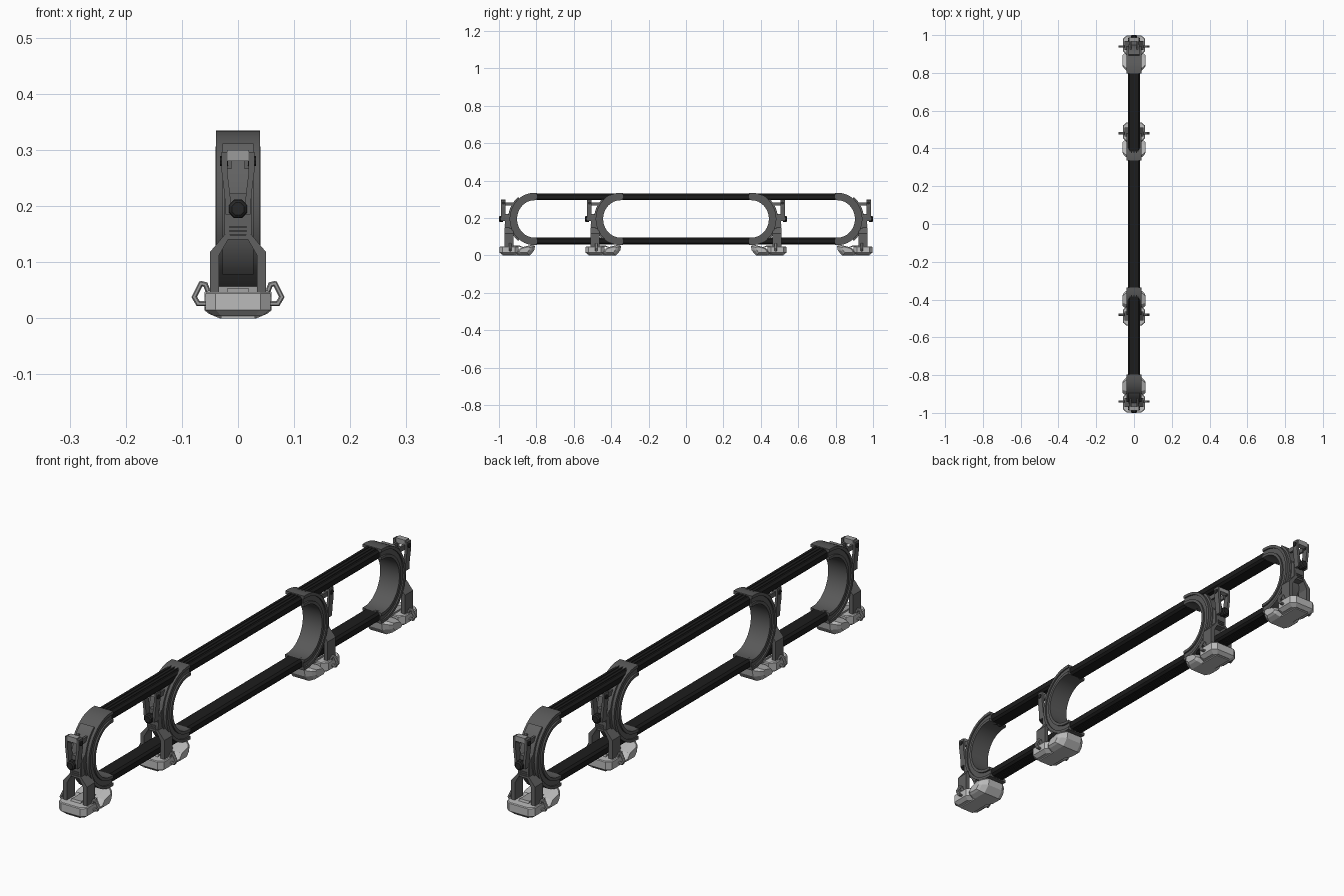
import bpy, bmesh, math
from mathutils import Vector

if "Cube" in bpy.data.objects:
    bpy.data.objects.remove(bpy.data.objects["Cube"])

def material(name, v):
    m = bpy.data.materials.new(name)
    m.diffuse_color = (v, v, v, 1)
    m.use_nodes = True
    m.node_tree.nodes["Principled BSDF"].inputs["Base Color"].default_value = m.diffuse_color
    return m

BLACK = material("black bar", 0.012)
KNOB = material("black knob", 0.02)
DARK = material("dark grey cap", 0.10)
MID = material("mid grey bracket", 0.12)
LIGHT = material("light grey foot", 0.50)
GREY = material("grey loop", 0.33)


def loft(name, rings, mat, smooth=False):
    """Skin a list of equal-length closed rings and cap both ends."""
    bm = bmesh.new()
    vs = [[bm.verts.new(p) for p in r] for r in rings]
    n = len(rings[0])
    for a, b in zip(vs, vs[1:]):
        for i in range(n):
            j = (i + 1) % n
            bm.faces.new((a[i], a[j], b[j], b[i]))
    bm.faces.new(vs[0])
    bm.faces.new(vs[-1])
    bmesh.ops.recalc_face_normals(bm, faces=bm.faces)
    me = bpy.data.meshes.new(name)
    bm.to_mesh(me)
    bm.free()
    me.materials.append(mat)
    ob = bpy.data.objects.new(name, me)
    bpy.context.collection.objects.link(ob)
    if smooth:
        bpy.ops.object.select_all(action='DESELECT')
        ob.select_set(True)
        bpy.context.view_layer.objects.active = ob
        bpy.ops.object.shade_smooth_by_angle(angle=math.radians(30))
    return ob


def clamp(tag, start, s):
    """One end assembly. d runs inward from the tip; s is the end of the rack."""
    def P(x, d, z):
        return (x * -s, s * (start - d), z)

    def side(name, prof, x0, x1, mat, smooth=False):      # (d, z) profile along x
        return loft(tag + name, [[P(x, d, z) for d, z in prof] for x in (x0, x1)], mat, smooth)

    def front(name, prof, d0, d1, mat):                   # (x, z) profile along d
        return loft(tag + name, [[P(x, d, z) for x, z in prof] for d in (d0, d1)], mat)

    def box(name, x0, x1, d0, d1, z0, z1, mat):
        return side(name, [(d0, z0), (d1, z0), (d1, z1), (d0, z1)], x0, x1, mat)

    def band(name, r0, r1, hw, mat, span=90, tail=True):  # curved C band
        n = 24
        rings = []
        for i in range(n + 1):
            a = math.radians(-span + 2 * span * i / n)
            rings.append([P(x, 0.19 - (r - 0.007) * math.cos(a), 0.195 + r * math.sin(a))
                          for x, r in ((-hw, r0), (hw, r0), (hw, r1), (-hw, r1))])
        if tail:
            for k, sg in ((0, -1), (len(rings) + 1, 1)):
                rings.insert(k, [P(x, 0.203, 0.195 + sg * r)
                                 for x, r in ((-hw, r0), (hw, r0), (hw, r1), (-hw, r1))])
        return loft(tag + name, rings, mat, True)

    # C-shaped cap with raised rims, and the saddle behind it
    band("cap_body", 0.101, 0.139, 0.034, DARK)
    band("cap_outer_rim", 0.129, 0.14, 0.039, DARK)
    band("cap_inner_rim", 0.10, 0.111, 0.04, DARK)
    band("saddle", 0.138, 0.148, 0.028, MID, 52, False)

    # bracket: two legs bending in to a stem
    for m, nm in ((-1, "left"), (1, "right")):
        front(nm + "_leg", [(m * x, z) for x, z in
              ((0.034, 0.04), (0.05, 0.04), (0.05, 0.118), (0.023, 0.15), (0.012, 0.15), (0.034, 0.112))],
              0.03, 0.078, MID)
        side(nm + "_cheek", [(0.034, 0.14), (0.085, 0.14), (0.072, 0.2), (0.085, 0.262),
                             (0.07, 0.27), (0.05, 0.22), (0.034, 0.2)], m * 0.014, m * 0.024, MID)
        # lever fork with pivot bolt
        front(nm + "_lever_arm", [(m * x, z) for x, z in
              ((0.012, 0.185), (0.022, 0.185), (0.024, 0.22), (0.029, 0.26), (0.029, 0.296),
               (0.019, 0.296), (0.019, 0.26), (0.014, 0.22))], 0.012, 0.036, MID)
        octo = [(0.024 + 0.009 * math.cos(k * math.pi / 4), 0.28 + 0.009 * math.sin(k * math.pi / 4))
                for k in range(8)]
        side(nm + "_pivot_bolt", octo, m * 0.018, m * 0.032, KNOB)
        box(nm + "_link", m * 0.012, m * 0.02, 0.03, 0.088, 0.266, 0.284, MID)
        # loop on the side of the foot
        path = [(0.054, 0.026), (0.071, 0.026), (0.078, 0.038), (0.066, 0.062), (0.058, 0.06), (0.054, 0.05)]
        pts = [Vector((x * m, 0, z)) for x, z in path]
        for i in range(len(pts) - 1):
            a, b = pts[i], pts[i + 1]
            t = (b - a).normalized()
            nrm = Vector((-t.z, 0, t.x)) * 0.0045
            a, b = a - t * 0.002, b + t * 0.002
            loft(f"{tag}{nm}_loop_{i}", [[P(q.x + nrm.x * u, 0.06 + 0.006 * v, q.z + nrm.z * u)
                 for u, v in ((-1, -.5), (-.5, -1), (.5, -1), (1, -.5), (1, .5), (.5, 1), (-.5, 1), (-1, .5))]
                 for q in (a, b)], GREY)
    front("stem", [(-0.023, 0.14), (0.023, 0.14), (0.02, 0.21), (0.015, 0.222), (-0.015, 0.222), (-0.02, 0.21)],
          0.032, 0.06, MID)
    for k in range(3):
        box(f"stem_rib_{k}", -0.015, 0.015, 0.029, 0.034, 0.147 + k * 0.007, 0.15 + k * 0.007, DARK)
    box("lever_crossbar", -0.02, 0.02, 0.012, 0.034, 0.28, 0.3, GREY)

    # tightening knob
    rings = []
    for d, r in ((0, 0.012), (0.004, 0.017), (0.02, 0.018), (0.024, 0.011), (0.036, 0.011)):
        rings.append([P(r * math.cos((k + .5) * math.pi / 4), d, 0.195 + r * math.sin((k + .5) * math.pi / 4))
                      for k in range(8)])
    loft(tag + "knob", rings, KNOB)

    # foot: front block, sole, tail and top blocks
    plan = [(-0.04, 0.003), (0.04, 0.003), (0.058, 0.018), (0.058, 0.085), (0.04, 0.105),
            (-0.04, 0.105), (-0.058, 0.085), (-0.058, 0.018)]
    loft(tag + "foot_front", [[P(x * k, 0.054 + (d - 0.054) * k, z) for x, d in plan]
         for z, k in ((0.004, 0.74), (0.015, 1), (0.044, 1), (0.047, 0.95))], LIGHT)
    tail = [(0.088, 0.012), (0.105, 0), (0.165, 0), (0.188, 0.025), (0.193, 0.05), (0.18, 0.058), (0.115, 0.042)]
    rings = []
    for x, k in ((-0.06, 0.55), (-0.052, 0.75), (-0.033, 1), (0.033, 1), (0.052, 0.75), (0.06, 0.55)):
        rings.append([P(x, 0.13 + (d - 0.13) * k, 0.032 + (z - 0.032) * k) for d, z in tail])
    loft(tag + "foot_tail", rings, LIGHT)
    box("foot_sole", -0.03, 0.03, 0.02, 0.15, 0, 0.012, LIGHT)
    side("foot_top_wedge", [(0.03, 0.044), (0.13, 0.044), (0.11, 0.053), (0.04, 0.053)], -0.02, 0.02, GREY)


# four clamps: outer and inner pair, mirrored front to back
for s, end in ((-1, "front"), (1, "back")):
    clamp(f"{end}_outer_", 1.0, s)
    clamp(f"{end}_inner_", 0.54, s)

# long bars with chamfered section
sec = [(-0.031, -0.01), (-0.023, -0.0175), (0.023, -0.0175), (0.031, -0.01),
       (0.031, 0.01), (0.023, 0.0175), (-0.023, 0.0175), (-0.031, 0.01)]
for nm, z in (("upper_bar", 0.3125), ("lower_bar", 0.0775)):
    loft(nm, [[(x, y, z + h) for x, h in sec] for y in (-0.815, 0.815)], BLACK)
    for k in (-1, 0, 1):    # grip ribs along the outer face
        zz = z + math.copysign(0.0175, z - 0.195)
        loft(f"{nm}_rib_{k}", [[(k * 0.014 + x, y, zz + h) for x, h in
             ((-0.003, -0.002), (0.003, -0.002), (0.003, 0.002), (-0.003, 0.002))] for y in (-0.8, 0.8)], BLACK)
